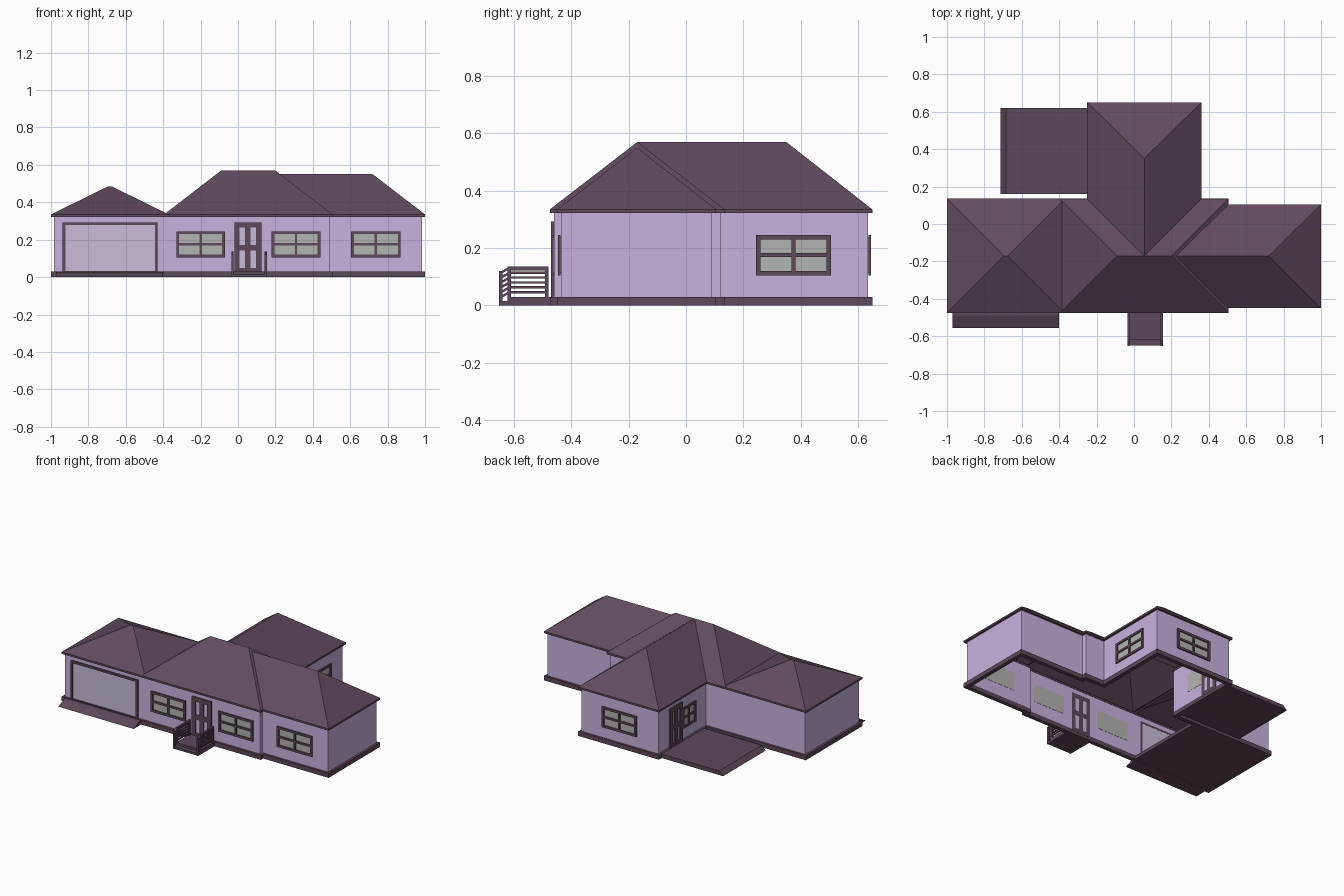
import bpy

if "Cube" in bpy.data.objects:
    bpy.data.objects.remove(bpy.data.objects["Cube"])


def material(name, rgb):
    m = bpy.data.materials.new(name)
    m.diffuse_color = (*rgb, 1)
    m.use_nodes = True
    m.node_tree.nodes["Principled BSDF"].inputs["Base Color"].default_value = m.diffuse_color
    return m


WALL = material("lavender", (0.58, 0.45, 0.74))
TRIM = material("dark_trim", (0.11, 0.065, 0.10))
ROOF = material("roof_tile", (0.12, 0.07, 0.11))
GLASS = material("glass", (0.45, 0.46, 0.44))
PANEL = material("pale_panel", (0.58, 0.51, 0.70))


def make(name, verts, faces, mat):
    me = bpy.data.meshes.new(name)
    me.from_pydata(verts, [], faces)
    me.materials.append(mat)
    ob = bpy.data.objects.new(name, me)
    bpy.context.collection.objects.link(ob)
    return ob


def boxes(name, corner_pairs, mat):
    """One object out of several axis-aligned boxes, each given by two corners."""
    verts, faces = [], []
    for a, b in corner_pairs:
        lo = [min(p) for p in zip(a, b)]
        hi = [max(p) for p in zip(a, b)]
        n = len(verts)
        for z in (lo[2], hi[2]):
            verts += [(lo[0], lo[1], z), (hi[0], lo[1], z), (hi[0], hi[1], z), (lo[0], hi[1], z)]
        faces += [tuple(n + i for i in f) for f in
                  ((3, 2, 1, 0), (4, 5, 6, 7), (0, 1, 5, 4), (1, 2, 6, 5), (2, 3, 7, 6), (3, 0, 4, 7))]
    return make(name, verts, faces, mat)


# House outline, counter-clockwise
PLAN = [(-.985, -.46), (.49, -.46), (.49, -.435), (.985, -.435), (.985, .09), (.49, .09),
        (.49, .12), (.345, .12), (.345, .635), (-.235, .635), (-.235, .12), (-.985, .12)]


def offset(d):
    """Move every edge of the right-angled outline outward by d."""
    out = []
    for i, p in enumerate(PLAN):
        q, r = PLAN[i - 1], PLAN[(i + 1) % len(PLAN)]
        x, y = p
        for a, b in ((q, p), (p, r)):
            if a[0] == b[0]:
                x = p[0] + (d if b[1] > a[1] else -d)
            else:
                y = p[1] + (-d if b[0] > a[0] else d)
        out.append((x, y))
    return out


def ring(name, inner, outer, z0, z1, mat):
    n = len(PLAN)
    loops = [(outer, z0), (outer, z1), (inner, z1), (inner, z0)]
    verts = [(x, y, z) for d, z in loops for x, y in offset(d)]
    faces = []
    for k in range(4):
        for i in range(n):
            j, m = (i + 1) % n, (k + 1) % 4
            faces.append((k * n + i, k * n + j, m * n + j, m * n + i))
    return make(name, verts, faces, mat)


ring("outer_walls", -.01, 0, .01, .334, WALL)
ring("base_plinth", -.012, .015, 0, .03, TRIM)
ring("eave_fascia", -.012, .015, .322, .335, TRIM)


# Hip roofs: eave corners in order, then the two ridge ends
def hip_roof(name, x0, x1, y0, y1, r0, r1, along_x=True):
    e = .335
    c = [(x0, y0, e), (x1, y0, e), (x1, y1, e), (x0, y1, e)]
    if not along_x:
        c = c[1:] + c[:1]
    return c + [r0, r1], name


def add_roof(args, open_start=False):
    verts, name = args
    faces = [(0, 1, 5, 4), (1, 2, 5), (2, 3, 4, 5)]
    if not open_start:
        faces.append((3, 0, 4))
    make(name, verts, faces, ROOF)


add_roof(hip_roof("garage_roof", -1, -.37, -.475, .135, (-.695, -.17, .485), (-.675, -.17, .485)))
add_roof(hip_roof("main_roof", -.395, .505, -.475, .135, (-.09, -.17, .57), (.2, -.17, .57)))
add_roof(hip_roof("right_wing_roof", .5, 1, -.45, .105, (.225, -.17, .55), (.72, -.17, .55)), True)
add_roof(hip_roof("back_wing_roof", -.25, .36, .135, .65, (.055, -.17, .57), (.055, .35, .57), False), True)


# Openings: u runs along the wall, d points outward
def on_wall(side, wall):
    return {"front": lambda u, z, d: (u, wall - d, z),
            "back": lambda u, z, d: (u, wall + d, z),
            "right": lambda u, z, d: (wall + d, u, z),
            "left": lambda u, z, d: (wall - d, u, z)}[side]


def opening(name, side, wall, u0, u1, z0, z1, t, bars_u=(), bars_z=(), bar=.013,
            pane=GLASS, inner=.002):
    at = on_wall(side, wall)
    h = bar / 2
    rects = [(u0, u0 + t, z0, z1), (u1 - t, u1, z0, z1), (u0, u1, z0, z0 + t), (u0, u1, z1 - t, z1)]
    rects += [(u - h, u + h, z0, z1) for u in bars_u]
    rects += [(u0, u1, z - h, z + h) for z in bars_z]
    boxes(name + "_frame", [(at(a, c, inner), at(b, d, .011)) for a, b, c, d in rects], TRIM)
    boxes(name + "_pane", [(at(u0 + t / 2, z0 + t / 2, -.0115), at(u1 - t / 2, z1 - t / 2, .003))], pane)


def window(name, side, wall, u0, u1):
    opening(name, side, wall, u0, u1, .105, .245, .015, [(u0 + u1) / 2], [.176])


def door(name, side, wall, u0, u1):
    opening(name, side, wall, u0, u1, .02, .292, .028, [(u0 + u1) / 2], [.158], .03, PANEL, -.013)


window("front_left_window", "front", -.46, -.33, -.07)
window("front_middle_window", "front", -.46, .18, .44)
window("front_right_window", "front", -.435, .605, .87)
window("right_side_window", "right", .345, .245, .505)
window("back_window", "back", .635, -.075, .185)
window("patio_window", "left", -.235, .24, .385)
door("front_door", "front", -.46, -.02, .125)
door("patio_door", "left", -.235, .385, .52)
opening("garage_door", "front", -.46, -.937, -.43, .02, .292, .014, pane=PANEL, inner=-.012)


# Slabs with a sloping edge: profile points (run, z) extruded across a width
def ramp_slab(name, profile, w0, w1, along_y):
    n = len(profile)
    verts = [((w, r, z) if along_y else (r, w, z)) for w in (w0, w1) for r, z in profile]
    faces = [tuple(range(n)), tuple(range(2 * n - 1, n - 1, -1))]
    faces += [(i, n + i, n + (i + 1) % n, (i + 1) % n) for i in range(n)]
    make(name, verts, faces, TRIM)


ramp_slab("driveway_ramp", [(-.47, 0), (-.47, .028), (-.49, .028), (-.555, 0)], -.97, -.4, True)
ramp_slab("patio", [(-.245, 0), (-.245, .028), (-.685, .028), (-.715, 0)], .16, .62, False)
boxes("garage_floor", [((-.985, -.46, .001), (-.385, .12, .025))], TRIM)

# Front porch with a step and slatted rails
boxes("porch_deck", [((-.035, -.62, 0), (.155, -.465, .03)),
                     ((-.035, -.65, 0), (.155, -.62, .015))], TRIM)
for side, x in (("left", -.035), ("right", .143)):
    X = x + .012
    parts = [((x, -.652, 0), (X, -.64, .12)), ((x, -.622, 0), (X, -.61, .135)),
             ((x, -.492, 0), (X, -.48, .135)), ((x, -.622, .122), (X, -.48, .135))]
    parts += [((x + .002, -.615, .042 + k * .017), (X - .002, -.485, .05 + k * .017)) for k in range(5)]
    boxes(side + "_porch_rail", parts, TRIM)
    # short sloping rails down to the step post
    verts, faces = [], []
    for k in range(6):
        z, n = .025 + k * .017, len(verts)
        verts += [(w, y, zz) for w in (x, X) for y, zz in
                  ((-.645, z), (-.615, z + .017), (-.615, z + .026), (-.645, z + .009))]
        faces += [tuple(n + i for i in f) for f in
                  ((3, 2, 1, 0), (4, 5, 6, 7), (0, 1, 5, 4), (1, 2, 6, 5), (2, 3, 7, 6), (3, 0, 4, 7))]
    make(side + "_step_rail", verts, faces, TRIM)
